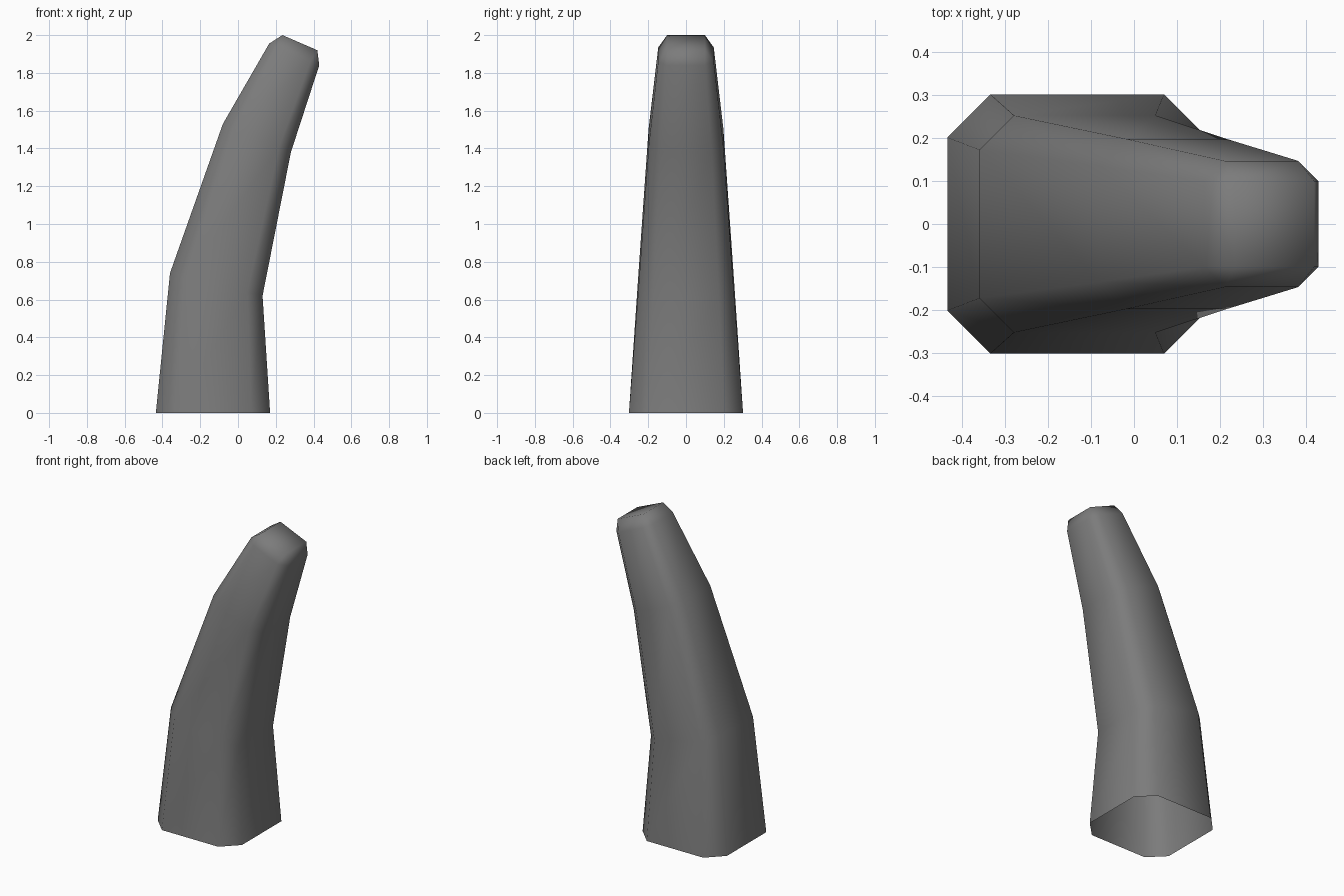
import bpy, bmesh

cube = bpy.data.objects.get("Cube")
if cube:
    bpy.data.objects.remove(cube, do_unlink=True)

# One flat colour
grey = bpy.data.materials.new("mid_grey")
grey.use_nodes = True
colour = (0.2, 0.2, 0.2, 1)
grey.diffuse_color = colour
grey.node_tree.nodes["Principled BSDF"].inputs["Base Color"].default_value = colour

# Tilted sections: left x, left z, right x, right z, half depth, corner cut
SECTIONS = [
    (-0.435, 0.0, 0.17, 0.0, 0.302, 0.1),
    (-0.36, 0.74, 0.13, 0.62, 0.253, 0.08),
    (-0.08, 1.53, 0.28, 1.38, 0.198, 0.063),
    (0.165, 1.955, 0.43, 1.84, 0.147, 0.047),
]


def section_ring(bm, x0, z0, x1, z1, depth, cut):
    """Square section with cut corners, tilted from left to right."""
    t = cut / (x1 - x0)
    inner = depth - cut
    outline = [(0, -inner), (t, -depth), (1 - t, -depth), (1, -inner),
               (1, inner), (1 - t, depth), (t, depth), (0, inner)]
    return [bm.verts.new((x0 + (x1 - x0) * u, y, z0 + (z1 - z0) * u))
            for u, y in outline]


bm = bmesh.new()
rings = [section_ring(bm, *s) for s in SECTIONS]

# Bent tapering walls, open underneath
for low, high in zip(rings, rings[1:]):
    for i in range(8):
        j = (i + 1) % 8
        bm.faces.new((low[i], low[j], high[j], high[i]))

# Bevelled tip: a small top face, with a triangle at each corner
cap = [bm.verts.new(p) for p in ((0.235, -0.1, 2.0), (0.42, -0.1, 1.92),
                                 (0.42, 0.1, 1.92), (0.235, 0.1, 2.0))]
top = rings[-1]
for k in range(4):
    a, b, c = top[2 * k], top[2 * k + 1], top[(2 * k + 2) % 8]
    bm.faces.new((a, b, cap[k]))
    bm.faces.new((b, c, cap[(k + 1) % 4], cap[k]))
bm.faces.new(cap)
for face in bm.faces:
    face.smooth = True

mesh = bpy.data.meshes.new("curved_horn")
bm.to_mesh(mesh)
bm.free()
mesh.materials.append(grey)
horn = bpy.data.objects.new("curved_horn", mesh)
bpy.context.collection.objects.link(horn)
